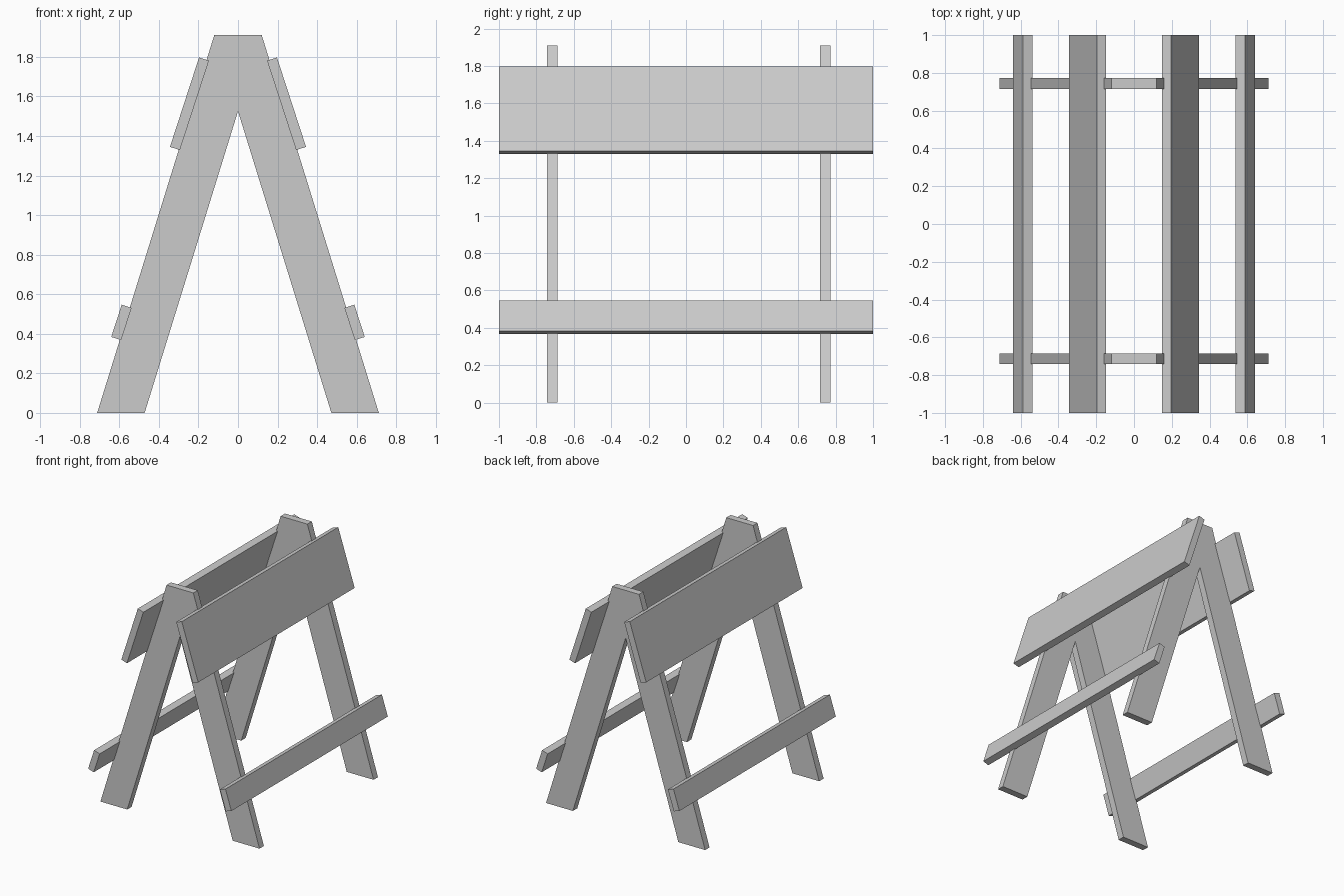
import bpy
import bmesh

if "Cube" in bpy.data.objects:
    bpy.data.objects.remove(bpy.data.objects["Cube"], do_unlink=True)

# Single plain grey material
grey = bpy.data.materials.new("plain_grey")
grey.use_nodes = True
colour = (0.6, 0.6, 0.6, 1)
grey.diffuse_color = colour
grey.node_tree.nodes["Principled BSDF"].inputs["Base Color"].default_value = colour


def extrude_profile(name, profile, y0, y1):
    """Extrude an (x, z) outline from y0 to y1."""
    bm = bmesh.new()
    face = bm.faces.new([bm.verts.new((x, y0, z)) for x, z in profile])
    result = bmesh.ops.extrude_face_region(bm, geom=[face])
    moved = [g for g in result["geom"] if isinstance(g, bmesh.types.BMVert)]
    bmesh.ops.translate(bm, verts=moved, vec=(0, y1 - y0, 0))
    bmesh.ops.recalc_face_normals(bm, faces=bm.faces)
    mesh = bpy.data.meshes.new(name)
    bm.to_mesh(mesh)
    bm.free()
    mesh.materials.append(grey)
    obj = bpy.data.objects.new(name, mesh)
    bpy.context.collection.objects.link(obj)
    return obj


# A-shaped leg frames
half = [(0.12, 1.91), (0.712, 0), (0.472, 0)]
frame = half + [(0, 1.525)] + [(-x, z) for x, z in reversed(half)]
for name, y in (("front_leg_frame", -0.714), ("back_leg_frame", 0.744)):
    extrude_profile(name, frame, y - 0.028, y + 0.028)

# Sloping boards and rails on both sides
planks = {
    "upper_board": [(0.197, 1.797), (0.147, 1.781), (0.294, 1.329), (0.344, 1.345)],
    "lower_rail": [(0.588, 0.547), (0.538, 0.531), (0.591, 0.368), (0.641, 0.384)],
}
for name, profile in planks.items():
    for side, sign in (("left", 1), ("right", -1)):
        extrude_profile(f"{side}_{name}", [(sign * x, z) for x, z in profile], -1, 1)
